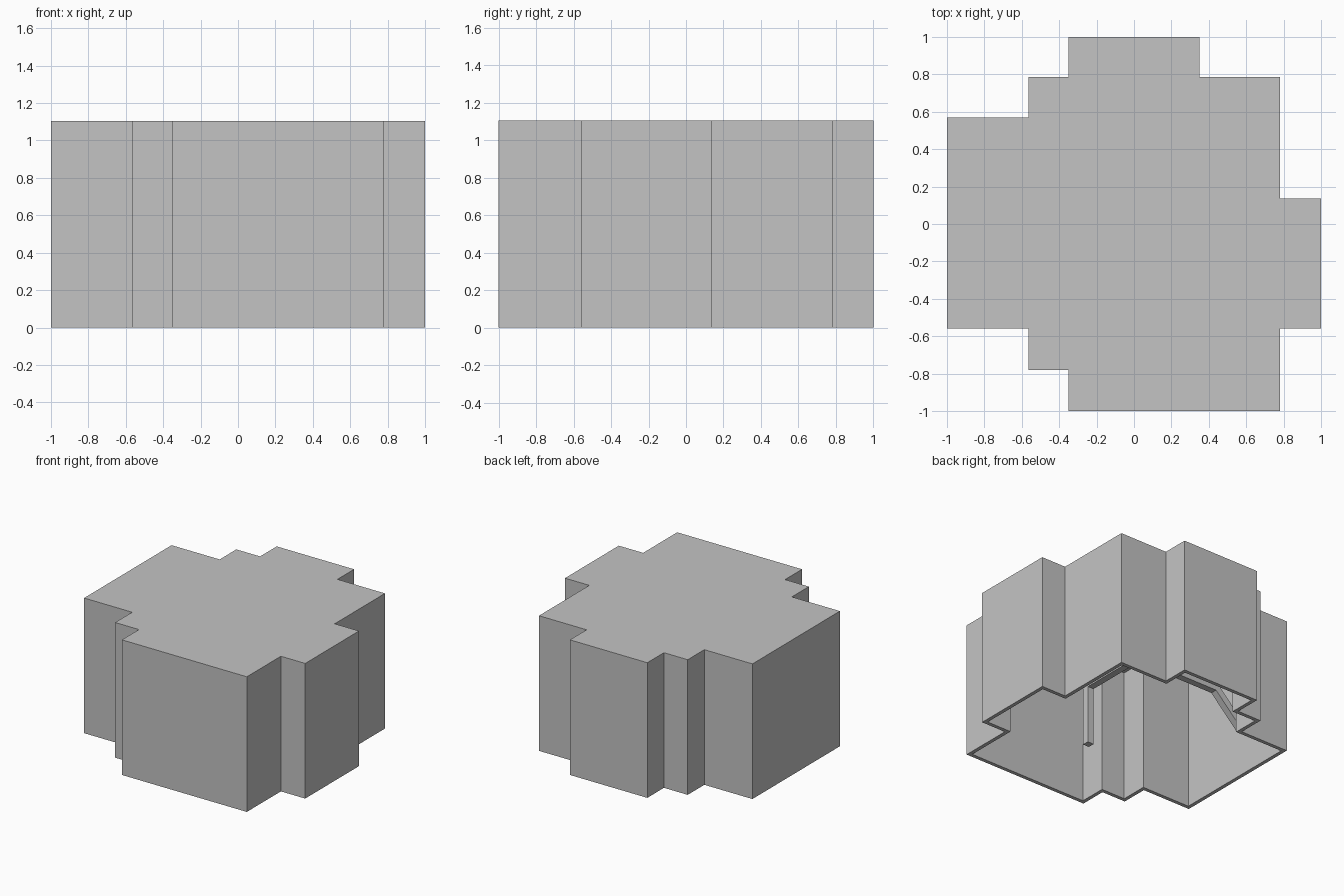
import bpy, bmesh
from mathutils import Vector

cube = bpy.data.objects.get("Cube")
if cube:
    bpy.data.objects.remove(cube, do_unlink=True)

grey = bpy.data.materials.new("plain grey")
grey.use_nodes = True
color = (0.55, 0.55, 0.55, 1)
grey.diffuse_color = color
grey.node_tree.nodes["Principled BSDF"].inputs["Base Color"].default_value = color


def add_object(name, bm):
    bmesh.ops.recalc_face_normals(bm, faces=bm.faces)
    mesh = bpy.data.meshes.new(name)
    bm.to_mesh(mesh)
    bm.free()
    mesh.materials.append(grey)
    obj = bpy.data.objects.new(name, mesh)
    bpy.context.collection.objects.link(obj)
    return obj


def bar(name, start, end, width=0.055):
    """Square bar running between two points."""
    a, b = Vector(start), Vector(end)
    d = b - a
    bm = bmesh.new()
    bmesh.ops.create_cube(bm, size=1)
    bmesh.ops.scale(bm, vec=(width, width, d.length), verts=bm.verts)
    obj = add_object(name, bm)
    obj.location = (a + b) / 2
    # keep the bar's sides square to the axes
    if abs(d.x) > abs(d.y):
        obj.rotation_euler = d.to_track_quat("Z", "Y").to_euler()
    else:
        obj.rotation_euler = d.to_track_quat("Z", "X").to_euler()
    return obj


# Hollow shell: stepped plan, roof on top, open underneath
HEIGHT = 1.105
plan = [(-.35, -1), (.78, -1), (.78, -.56), (1, -.56), (1, .135), (.78, .135),
        (.78, .785), (.35, .785), (.35, 1), (-.35, 1), (-.35, .785),
        (-.565, .785), (-.565, .57), (-1, .57), (-1, -.56), (-.565, -.56),
        (-.565, -.78), (-.35, -.78)]
bm = bmesh.new()
low = [bm.verts.new((x, y, 0)) for x, y in plan]
high = [bm.verts.new((x, y, HEIGHT)) for x, y in plan]
n = len(plan)
for i in range(n):
    j = (i + 1) % n
    bm.faces.new((low[i], low[j], high[j], high[i]))
bm.faces.new(high)
shell = add_object("outer_shell", bm)
walls = shell.modifiers.new("wall thickness", "SOLIDIFY")
walls.thickness = 0.03
walls.offset = -1
walls.use_even_offset = True

# Inner frame: level arms, one hanging post and two slanted braces
ARM = 0.64
bar("front_post", (.03, -.49, .14), (.03, -.49, ARM + .027))
bar("front_arm", (.03, -.49, ARM), (.03, .12, ARM))
bar("side_arm", (-.72, .08, ARM), (.03, .08, ARM))
bar("side_brace", (-.975, .08, .385), (-.715, .08, ARM))
bar("back_arm", (.03, .12, ARM), (.45, .5, ARM))
bar("back_brace", (.45, .5, ARM), (.45, .765, .385))
